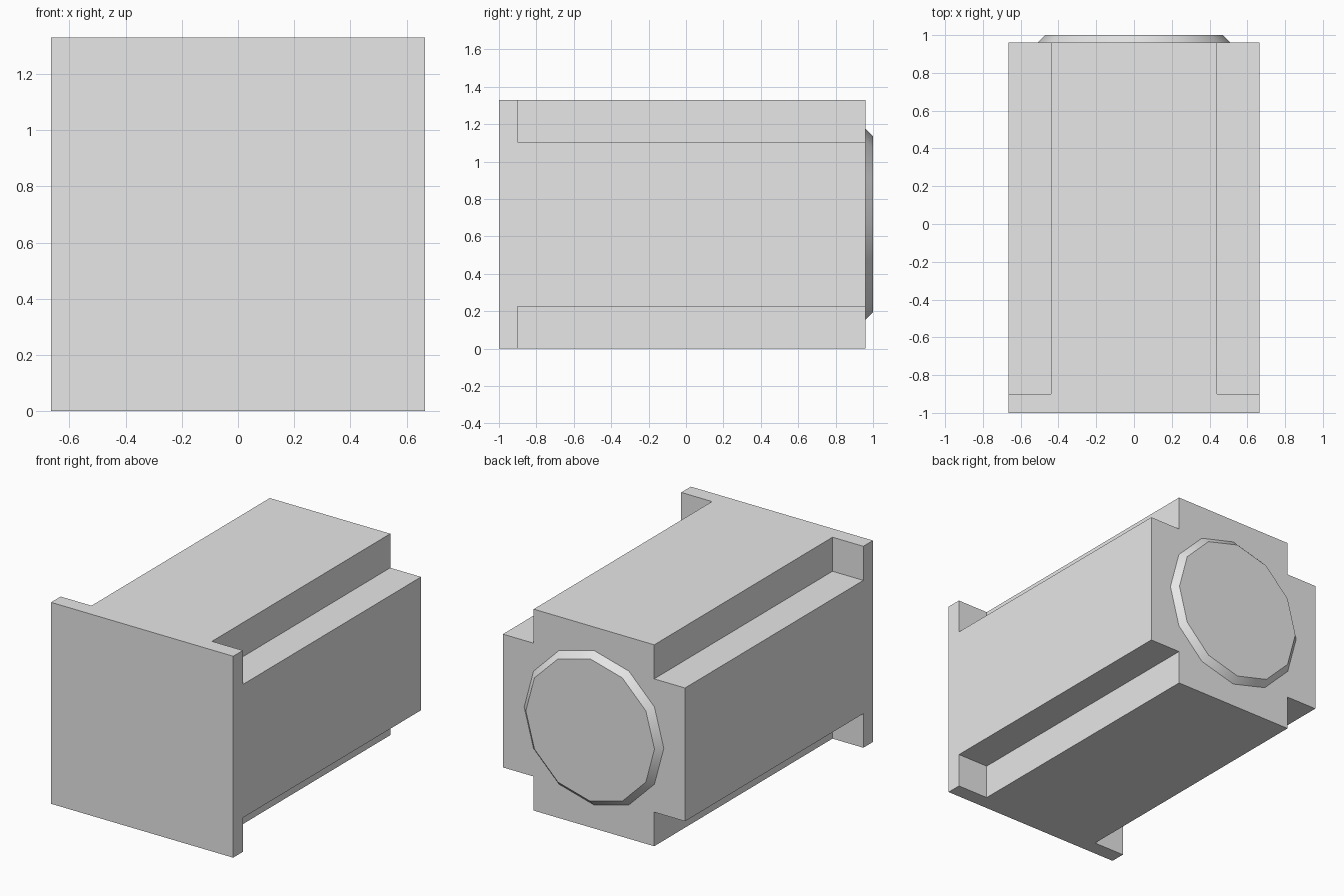
import bpy, bmesh, math
from mathutils import Matrix, Vector

cube = bpy.data.objects.get("Cube")
if cube:
    bpy.data.objects.remove(cube, do_unlink=True)

HALF, INNER = 0.665, 0.44             # outer half width, half width between notches
FRONT, PLATE, BACK, TIP = -1.0, -0.9, 0.96, 1.0

grey = bpy.data.materials.new("plain_grey")
grey.use_nodes = True
grey.diffuse_color = (0.8, 0.8, 0.8, 1)
grey.node_tree.nodes["Principled BSDF"].inputs["Base Color"].default_value = (0.8, 0.8, 0.8, 1)


def make_object(name, bm):
    bmesh.ops.recalc_face_normals(bm, faces=bm.faces)
    mesh = bpy.data.meshes.new(name)
    bm.to_mesh(mesh)
    bm.free()
    mesh.materials.append(grey)
    obj = bpy.data.objects.new(name, mesh)
    bpy.context.collection.objects.link(obj)
    return obj


def extrude(bm, faces, distance):
    out = bmesh.ops.extrude_face_region(bm, geom=faces)["geom"]
    verts = [g for g in out if isinstance(g, bmesh.types.BMVert)]
    bmesh.ops.translate(bm, verts=verts, vec=(0, distance, 0))
    return [g for g in out if isinstance(g, bmesh.types.BMFace)]


# Motor housing: square front plate, then a body with four notched corners
bm = bmesh.new()
steps = (-HALF, -INNER, INNER, HALF)
grid = [[bm.verts.new((x, FRONT, z + HALF)) for z in steps] for x in steps]
cells = [bm.faces.new((grid[i][j], grid[i + 1][j], grid[i + 1][j + 1], grid[i][j + 1]))
         for i in range(3) for j in range(3)]
plate_back = extrude(bm, cells, PLATE - FRONT)


def is_corner(face):
    c = face.calc_center_median()
    return abs(c.x) > INNER and abs(c.z - HALF) > INNER


extrude(bm, [f for f in plate_back if not is_corner(f)], BACK - PLATE)
bmesh.ops.recalc_face_normals(bm, faces=bm.faces)
bmesh.ops.dissolve_limit(bm, angle_limit=0.01, verts=bm.verts, edges=bm.edges)
make_object("motor_housing", bm)

# Round chamfered boss on the back
bm = bmesh.new()
placing = Matrix.Translation(Vector((0, (BACK + TIP) / 2, HALF))) @ Matrix.Rotation(-math.pi / 2, 4, "X")
bmesh.ops.create_cone(bm, cap_ends=True, segments=12, radius1=0.51, radius2=0.47,
                      depth=TIP - BACK, matrix=placing)
boss = make_object("rear_boss", bm)
bpy.ops.object.select_all(action="DESELECT")
boss.select_set(True)
bpy.context.view_layer.objects.active = boss
bpy.ops.object.shade_smooth_by_angle(angle=math.radians(35))
